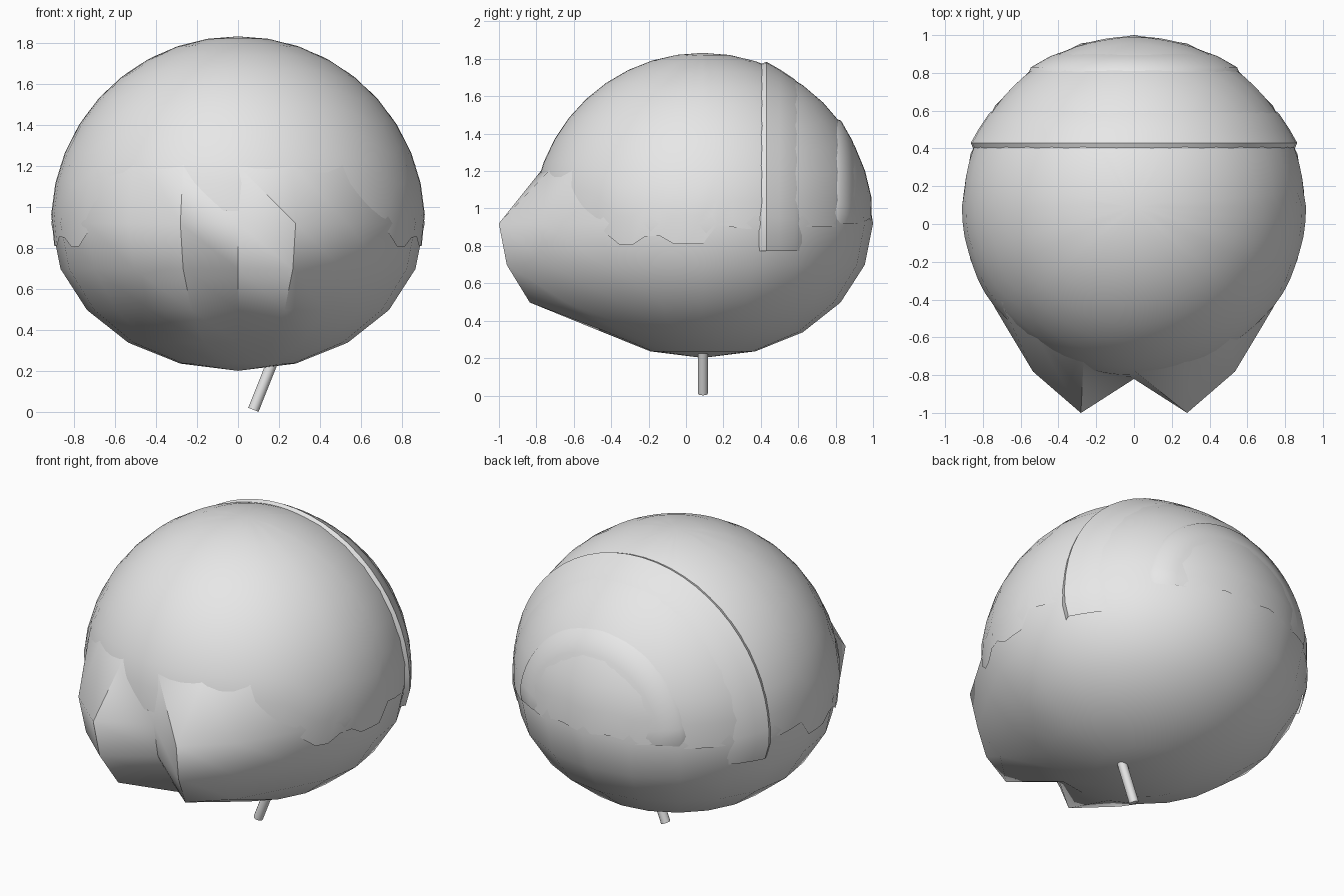
import bpy, bmesh, math
from mathutils import Vector, Matrix

cube = bpy.data.objects.get("Cube")
if cube:
    bpy.data.objects.remove(cube)

CENTRE = Vector((0, 0.09, 0.92))
R = 0.91

grey = bpy.data.materials.new("plain grey")
grey.use_nodes = True
grey.diffuse_color = (0.8, 0.8, 0.8, 1)
grey.node_tree.nodes["Principled BSDF"].inputs["Base Color"].default_value = (0.8, 0.8, 0.8, 1)


def finish(bm, name, angle):
    mesh = bpy.data.meshes.new(name)
    bm.to_mesh(mesh)
    bm.free()
    mesh.materials.append(grey)
    obj = bpy.data.objects.new(name, mesh)
    bpy.context.collection.objects.link(obj)
    bpy.ops.object.select_all(action="DESELECT")
    bpy.context.view_layer.objects.active = obj
    obj.select_set(True)
    bpy.ops.object.shade_smooth_by_angle(angle=math.radians(angle))
    return obj


def grid(bm, rows, closed=False):
    """Skin a list of point rows into quads."""
    verts = [[bm.verts.new(p) for p in row] for row in rows]
    pairs = list(zip(verts, verts[1:]))
    if closed:
        pairs.append((verts[-1], verts[0]))
    for a, b in pairs:
        for i in range(len(a) - 1):
            bm.faces.new((a[i], b[i], b[i + 1], a[i + 1]))
    bmesh.ops.remove_doubles(bm, verts=bm.verts, dist=0.0005)
    bmesh.ops.recalc_face_normals(bm, faces=bm.faces)


def interp(table, t):
    for (a, u), (b, v) in zip(table, table[1:]):
        if t <= b:
            return u + (v - u) * (t - a) / (b - a)
    return table[-1][1]


# Head: a ball with a flattened underside and two lobes pulled out in front
bm = bmesh.new()
bmesh.ops.create_uvsphere(bm, u_segments=20, v_segments=10, radius=R)
step = math.radians(18)
pull = {1: 0.225, 2: 0.135}
corner = {}
for v in bm.verts:
    ring = round(math.asin(max(-1, min(1, v.co.z / R))) / step)
    seg = round(math.atan2(v.co.x, -v.co.y) / step)
    if v.co.z < 0:
        v.co.z *= 0.79
    if -2 <= ring <= 0:
        v.co.y -= pull.get(abs(seg), 0)
    v.co += CENTRE
    corner[(seg, ring)] = v
for a, b in (((0, 1), (1, 0)), ((-1, 1), (0, 0))):
    bmesh.ops.connect_verts(bm, verts=[corner[a], corner[b]])
finish(bm, "head", 50)

# Cap layer: thin shell over the upper head with a scalloped rim
rim = [(0, 0.98), (40, 0.98), (54, 0.92), (56, 0.81), (69, 0.8), (71, 0.9),
       (74, 0.9), (76, 0.81), (91, 0.81), (93, 0.92), (104, 0.89), (124, 0.9),
       (145, 0.9), (147, 0.97), (158, 0.9), (168, 0.95), (180, 0.92)]
rows = []
for i in range(72):
    az = math.radians(i * 5)
    z = interp(rim, min(i * 5, 360 - i * 5))
    low = math.asin((z - CENTRE.z) / R)
    row = []
    for j in range(11):
        el = low + (math.pi / 2 - low) * j / 10
        r = R + (0.002 if j else -0.006)
        if el < 0:
            r -= 0.2 * (1 - math.cos(el))
        row.append(CENTRE + r * Vector((math.sin(az) * math.cos(el),
                                        -math.cos(az) * math.cos(el), math.sin(el))))
    rows.append(row)
bm = bmesh.new()
grid(bm, rows, closed=True)
finish(bm, "cap_layer", 40)


# Raised bands: arched strips running over the head from side to side
def band(name, profile, low_z):
    rows = []
    for y, r in profile:
        dy = y - CENTRE.y
        arc = math.sqrt(r * r - dy * dy)
        low = math.asin((low_z - CENTRE.z) / arc)
        row = []
        for k in range(33):
            t = low + (math.pi - 2 * low) * k / 32
            s = arc - (0.015 if k in (0, 32) else 0)
            row.append((s * math.cos(t), y, CENTRE.z + s * math.sin(t)))
        rows.append(row)
    bm = bmesh.new()
    grid(bm, rows)
    finish(bm, name, 40)


band("side_band", [(0.39, 0.9), (0.43, 0.929), (0.5, 0.921), (0.58, 0.914), (0.62, 0.9)], 0.77)
band("back_band", [(0.79, 0.9), (0.83, 0.921), (0.89, 0.914), (0.93, 0.9)], 0.92)

# Stem: short slanted peg under the head
foot, top = Vector((0.075, 0.09, 0.011)), Vector((0.17, 0.09, 0.25))
axis = top - foot
bm = bmesh.new()
bmesh.ops.create_cone(bm, cap_ends=True, segments=16, radius1=0.027, radius2=0.027, depth=axis.length,
                      matrix=Matrix.Translation((foot + top) / 2) @ axis.to_track_quat("Z", "Y").to_matrix().to_4x4())
finish(bm, "stem", 40)
